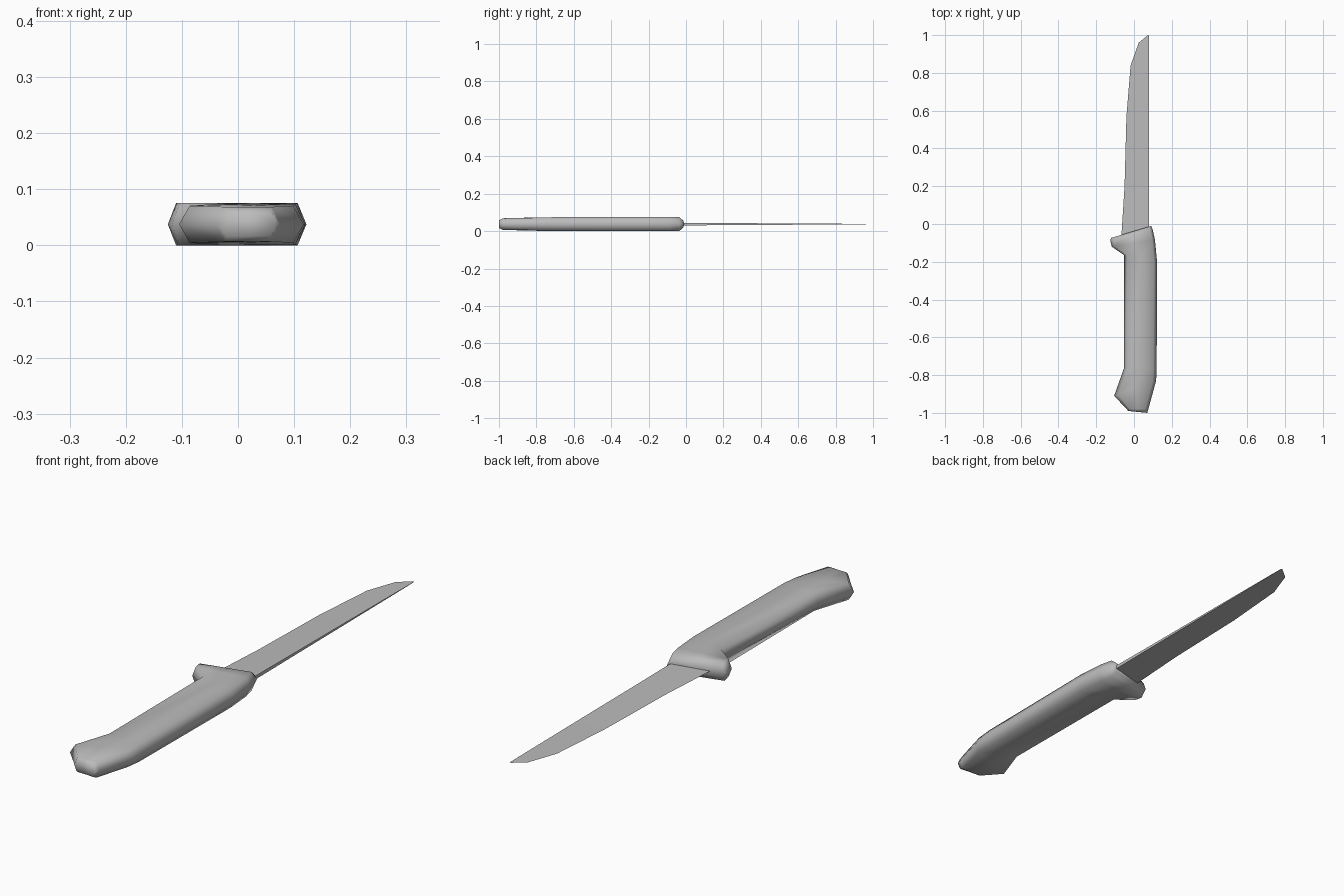
import bpy, bmesh
from mathutils import Vector

cube = bpy.data.objects.get("Cube")
if cube:
    bpy.data.objects.remove(cube)

MID = 0.0375

grey = bpy.data.materials.new("plain grey")
grey.use_nodes = True
colour = (0.5, 0.5, 0.5, 1)
grey.diffuse_color = colour
grey.node_tree.nodes["Principled BSDF"].inputs["Base Color"].default_value = colour


def loft(name, rings, smooth):
    """Skin a list of equal point rings and cap both ends."""
    bm = bmesh.new()
    loops = [[bm.verts.new(p) for p in ring] for ring in rings]
    count = len(loops[0])
    for a, b in zip(loops, loops[1:]):
        for i in range(count):
            j = (i + 1) % count
            bm.faces.new((a[i], a[j], b[j], b[i]))
    bm.faces.new(loops[0])
    bm.faces.new(loops[-1])
    bmesh.ops.remove_doubles(bm, verts=bm.verts, dist=0.0001)
    bmesh.ops.recalc_face_normals(bm, faces=bm.faces)
    for face in bm.faces:
        face.smooth = smooth
    mesh = bpy.data.meshes.new(name)
    bm.to_mesh(mesh)
    bm.free()
    mesh.materials.append(grey)
    obj = bpy.data.objects.new(name, mesh)
    bpy.context.collection.objects.link(obj)
    return obj


def handle_ring(left, right, half, inset):
    """Flattened section with pointed sides, slanted from left to right."""
    l, r = Vector((*left, MID)), Vector((*right, MID))
    step = (r - l).normalized() * inset
    up = Vector((0, 0, half))
    mid = (l + r) / 2
    return [l, l + step + up, mid + up, r - step + up,
            r, r - step - up, mid - up, l + step - up]


# Handle: left point, right point, half thickness, side bevel
handle_stations = [
    ((-0.03, -0.99), (0.07, -1.0), 0.021, 0.01),      # butt end
    ((-0.04, -0.978), (0.076, -0.98), 0.031, 0.016),
    ((-0.105, -0.91), (0.117, -0.83), 0.033, 0.02),   # pommel hook
    ((-0.052, -0.76), (0.12, -0.77), 0.0365, 0.018),  # grip
    ((-0.052, -0.165), (0.122, -0.2), 0.0375, 0.016),
    ((-0.118, -0.12), (0.111, -0.085), 0.0375, 0.014),  # finger guard
    ((-0.125, -0.088), (0.1, -0.033), 0.0375, 0.015),
    ((-0.122, -0.074), (0.091, -0.01), 0.018, 0.012),
]
loft("handle", [handle_ring(*s) for s in handle_stations], True)

# Blade: cutting edge point, spine y, half thickness of the spine
blade_stations = [
    ((-0.069, -0.1), -0.06, 0.0075),
    ((-0.05, 0.2), 0.2, 0.0055),
    ((-0.04, 0.57), 0.57, 0.0035),
    ((-0.018, 0.84), 0.84, 0.0018),
    ((0.025, 0.96), 0.95, 0.001),
    ((0.074, 1.0), 0.998, 0.0004),
]
SPINE = 0.079
loft("blade", [[(*edge, MID), (SPINE, y, MID + t), (SPINE, y, MID - t)]
               for edge, y, t in blade_stations], False)
